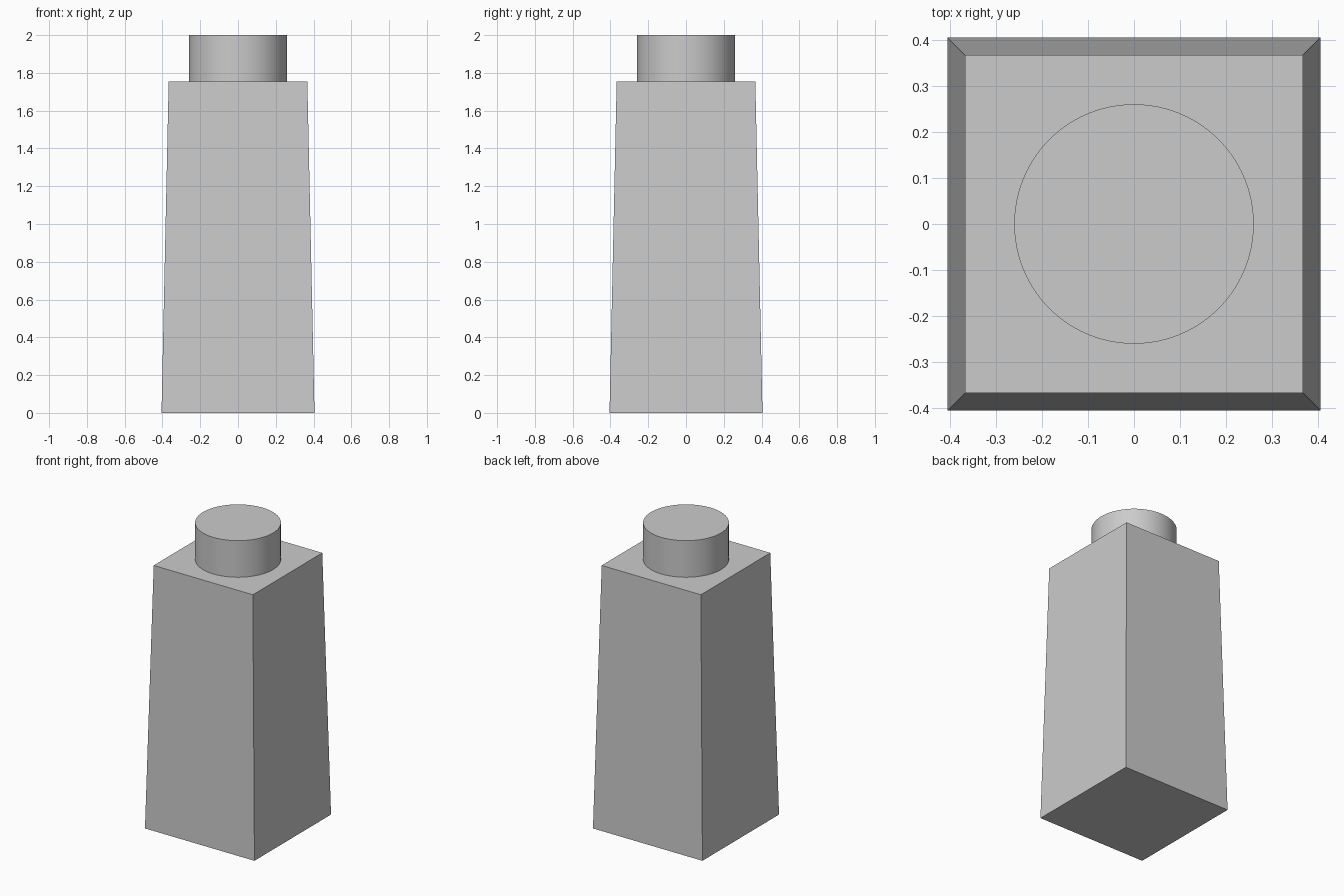
import bpy
import bmesh
import math
from mathutils import Matrix

BODY_TOP = 1.755
HEIGHT = 2.0

cube = bpy.data.objects.get("Cube")
if cube:
    bpy.data.objects.remove(cube, do_unlink=True)

# Single plain grey
grey = bpy.data.materials.new("plain_grey")
grey.use_nodes = True
colour = (0.6, 0.6, 0.6, 1.0)
grey.diffuse_color = colour
grey.node_tree.nodes["Principled BSDF"].inputs["Base Color"].default_value = colour


def frustum(name, sides, r_low, r_high, z_low, z_high, turn=0.0):
    """Closed upright prism or cone section between two heights."""
    bm = bmesh.new()
    place = Matrix.Translation((0, 0, (z_low + z_high) / 2)) @ Matrix.Rotation(turn, 4, "Z")
    bmesh.ops.create_cone(bm, cap_ends=True, segments=sides, radius1=r_low,
                          radius2=r_high, depth=z_high - z_low, matrix=place)
    mesh = bpy.data.meshes.new(name)
    bm.to_mesh(mesh)
    bm.free()
    mesh.materials.append(grey)
    obj = bpy.data.objects.new(name, mesh)
    bpy.context.collection.objects.link(obj)
    return obj


# Tapered square body
corner = math.sqrt(2)
frustum("tapered_body", 4, 0.405 * corner, 0.367 * corner, 0, BODY_TOP, math.pi / 4)

# Round neck on top, smooth sides with sharp rims
neck = frustum("round_neck", 96, 0.26, 0.26, BODY_TOP, HEIGHT)
bpy.ops.object.select_all(action="DESELECT")
neck.select_set(True)
bpy.context.view_layer.objects.active = neck
bpy.ops.object.shade_smooth_by_angle(angle=math.radians(30))
